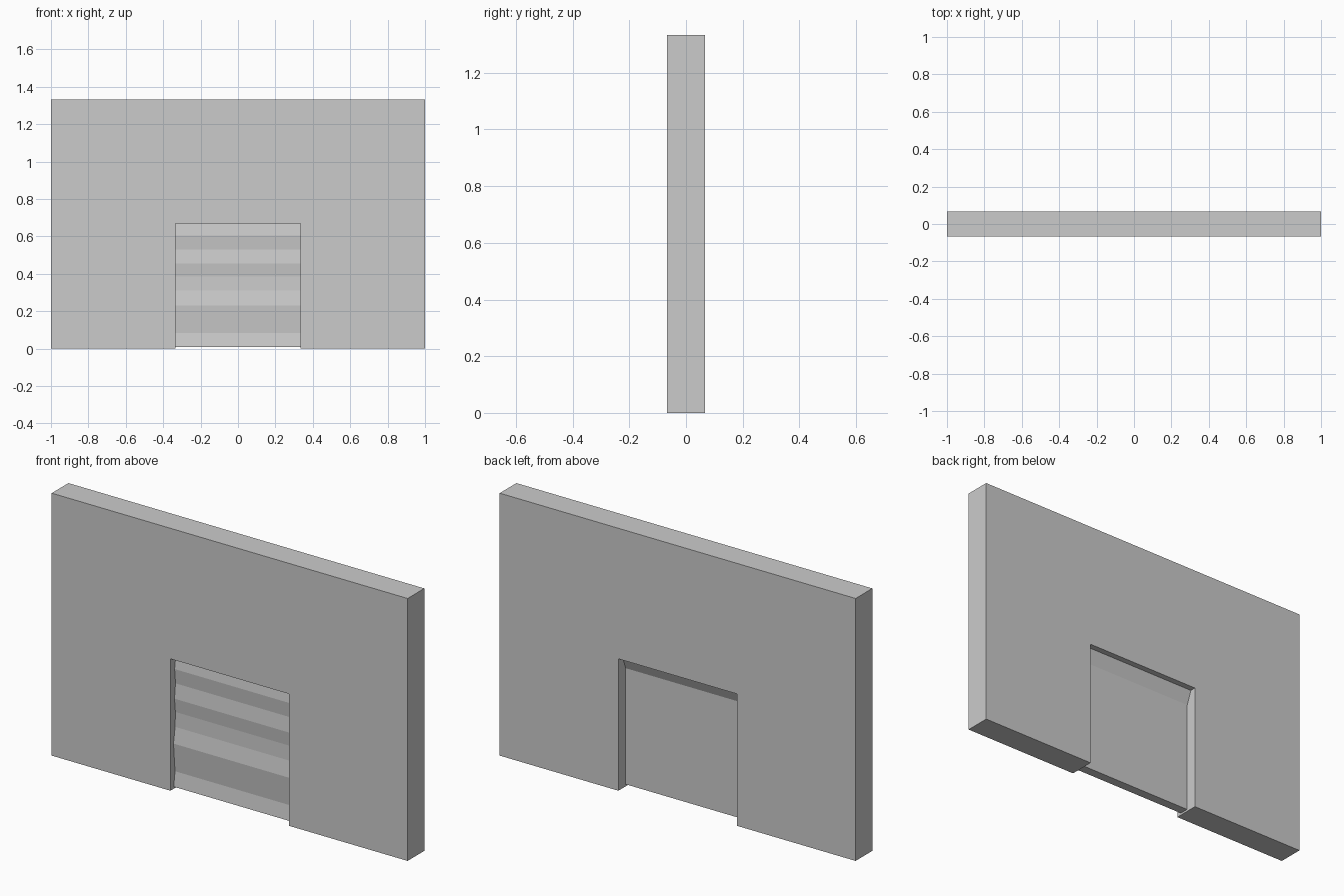
import bpy, bmesh
from mathutils import Vector

if "Cube" in bpy.data.objects:
    bpy.data.objects.remove(bpy.data.objects["Cube"])


def extrude_profile(name, points, vec):
    """Make a closed solid by extruding a planar outline along vec."""
    bm = bmesh.new()
    face = bm.faces.new([bm.verts.new(p) for p in points])
    res = bmesh.ops.extrude_face_region(bm, geom=[face], use_keep_orig=True)
    moved = [g for g in res["geom"] if isinstance(g, bmesh.types.BMVert)]
    bmesh.ops.translate(bm, verts=moved, vec=Vector(vec))
    bmesh.ops.recalc_face_normals(bm, faces=bm.faces[:])
    mesh = bpy.data.meshes.new(name)
    bm.to_mesh(mesh)
    bm.free()
    obj = bpy.data.objects.new(name, mesh)
    bpy.context.collection.objects.link(obj)
    return obj


W, H, T = 1.0, 1.333, 0.067      # wall half width, height, half thickness
DW, DH = 0.333, 0.67             # doorway half width, height

# Wall slab with an open doorway at the bottom
half = [(DW, DH), (DW, 0), (W, 0), (W, H)]
outline = half + [(-x, z) for x, z in reversed(half)]
extrude_profile("wall", [(x, -T, z) for x, z in outline], (0, 2 * T, 0))

# Roller door: shallow ribbed front, flat back that leans rearward at the top
front = [(-0.040, 0.01), (-0.030, 0.085), (-0.042, 0.23), (-0.029, 0.31),
         (-0.027, 0.385), (-0.034, 0.455), (-0.026, 0.53), (-0.033, 0.605),
         (-0.024, DH)]
back = [(0.036, DH), (0.008, 0.60), (0.008, 0.01)]
extrude_profile("roller_door", [(-DW, y, z) for y, z in front + back],
                (2 * DW, 0, 0))
